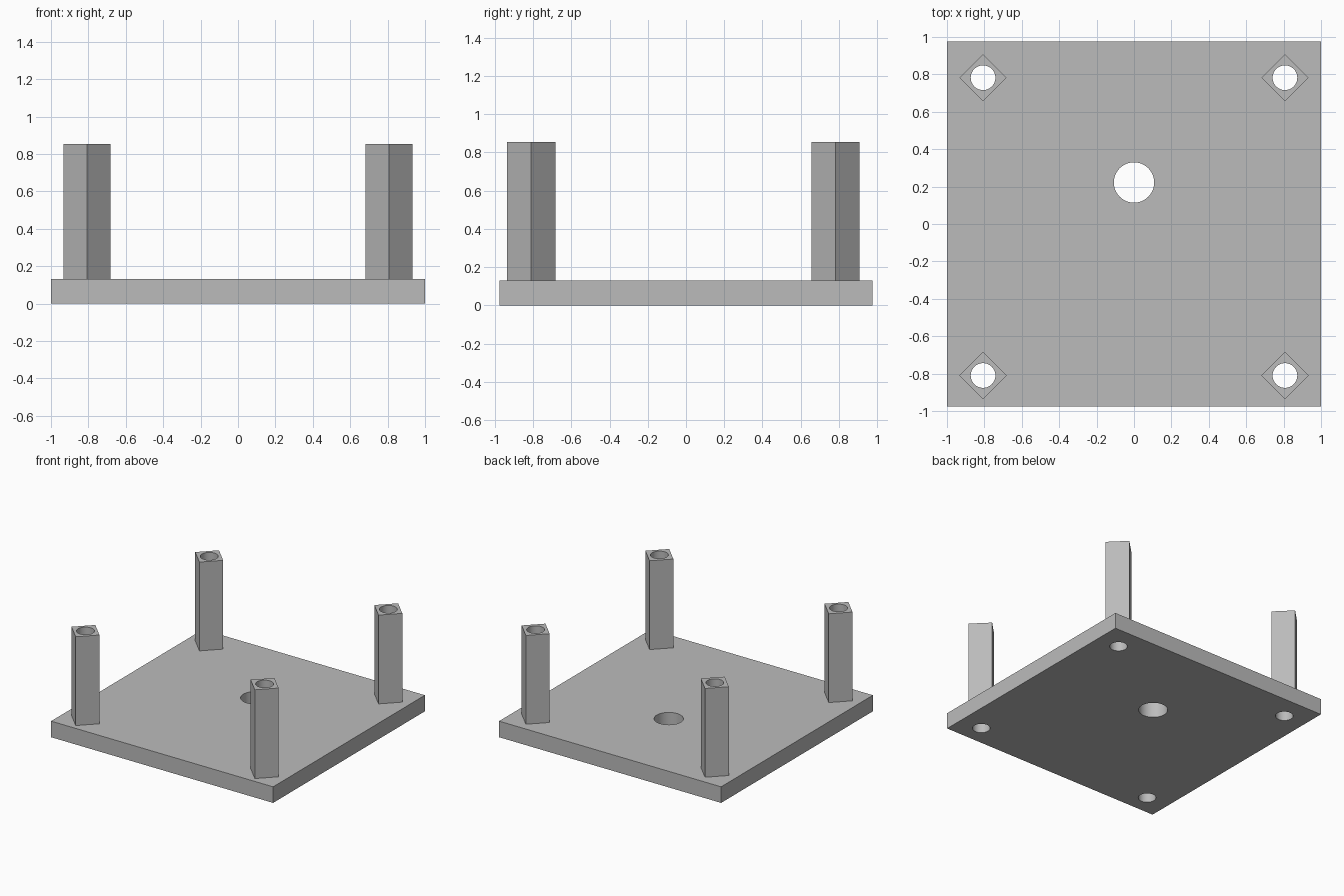
import bpy
import math

cube = bpy.data.objects.get("Cube")
if cube:
    bpy.data.objects.remove(cube, do_unlink=True)

PLATE_X, PLATE_Y, PLATE_Z = 2.0, 1.953, 0.131
POST_TOP, POST_HALF, POST_X = 0.854, 0.126, 0.807
POST_Y = {"front": -0.81, "back": 0.782}
BORE_R, CENTRE_R, CENTRE_Y = 0.066, 0.108, 0.222

grey = bpy.data.materials.new("plain grey")
grey.use_nodes = True
colour = (0.5, 0.5, 0.5, 1)
grey.diffuse_color = colour
grey.node_tree.nodes["Principled BSDF"].inputs["Base Color"].default_value = colour


def prism(name, sides, radius, x, y, bottom, top):
    """Upright prism with its first corner on an axis."""
    bpy.ops.mesh.primitive_cylinder_add(
        vertices=sides, radius=radius, depth=top - bottom,
        location=(x, y, (bottom + top) / 2))
    part = bpy.context.object
    part.name = name
    part.data.materials.append(grey)
    return part


def drill(part, x, y, radius):
    """Cut a round hole right through a part."""
    cutter = prism("hole_cutter", 48, radius, x, y, -0.2, 1.2)
    cutter.hide_render = True
    cut = part.modifiers.new("hole", "BOOLEAN")
    cut.operation = "DIFFERENCE"
    cut.solver = "EXACT"
    cut.object = cutter
    bpy.context.view_layer.objects.active = part
    bpy.ops.object.modifier_apply(modifier=cut.name)
    bpy.data.objects.remove(cutter, do_unlink=True)


def finish(part):
    """Smooth the bores, keep the edges sharp."""
    bpy.ops.object.select_all(action="DESELECT")
    part.select_set(True)
    bpy.context.view_layer.objects.active = part
    bpy.ops.object.shade_smooth_by_angle(angle=math.radians(30))


# Base plate with a central hole
bpy.ops.mesh.primitive_cube_add(size=1, location=(0, 0, PLATE_Z / 2))
plate = bpy.context.object
plate.name = "base_plate"
plate.scale = (PLATE_X, PLATE_Y, PLATE_Z)
bpy.ops.object.transform_apply(location=False, rotation=False, scale=True)
plate.data.materials.append(grey)
drill(plate, 0, CENTRE_Y, CENTRE_R)

# Diamond-set square posts, bored through together with the plate
for end, y in POST_Y.items():
    for side, x in (("left", POST_X), ("right", -POST_X)):
        post = prism(f"{end}_{side}_post", 4, POST_HALF, x, y, PLATE_Z, POST_TOP)
        drill(post, x, y, BORE_R)
        drill(plate, x, y, BORE_R)
        finish(post)
finish(plate)
